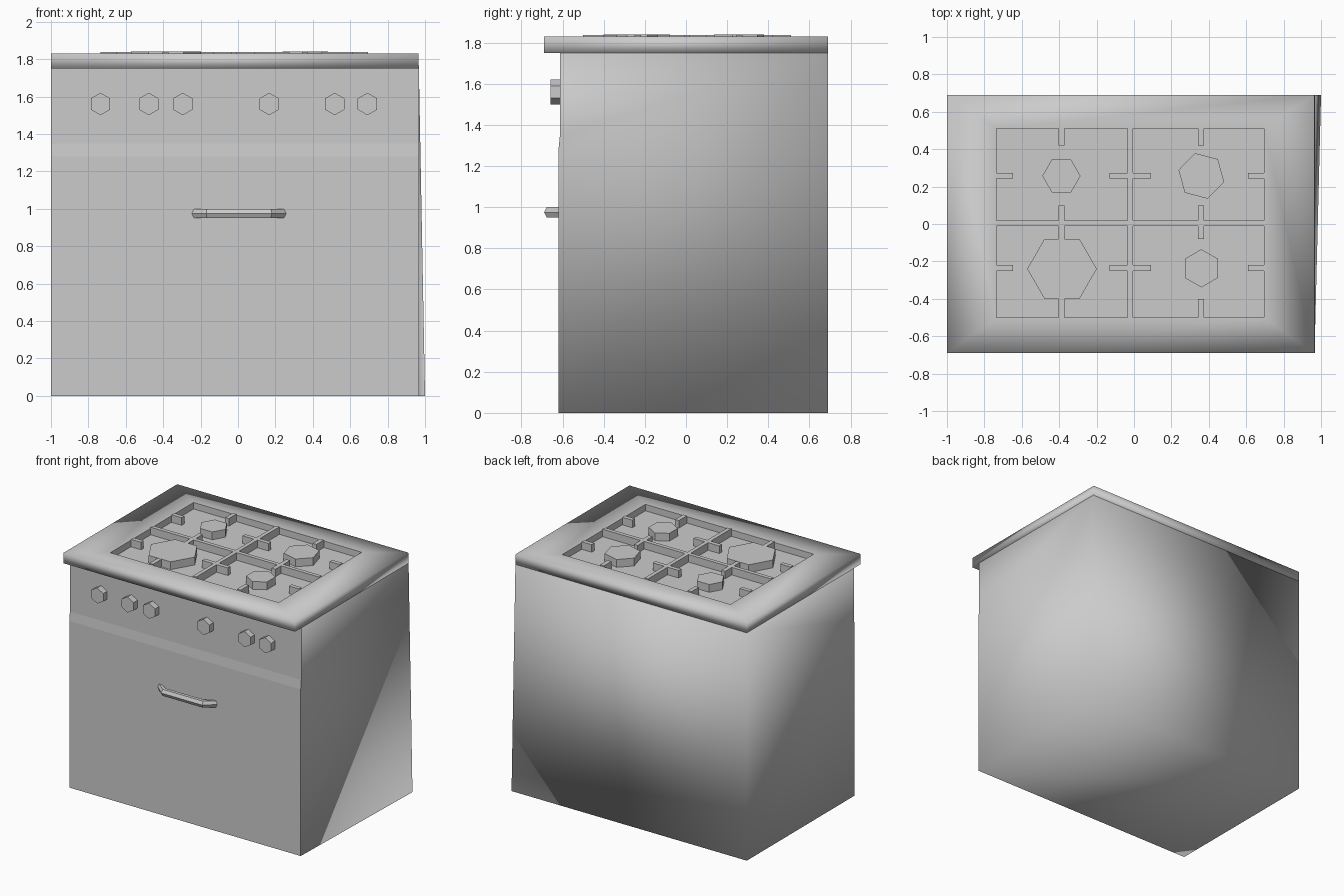
import bpy, bmesh
from math import cos, sin, radians, tau

if "Cube" in bpy.data.objects:
    bpy.data.objects.remove(bpy.data.objects["Cube"])


def finish(name, bm):
    bmesh.ops.recalc_face_normals(bm, faces=bm.faces[:])
    mesh = bpy.data.meshes.new(name)
    bm.to_mesh(mesh)
    bm.free()
    ob = bpy.data.objects.new(name, mesh)
    bpy.context.collection.objects.link(ob)
    return ob


def loft(bm, rings, closed=False):
    """Skin rings of points; cap the ends, or join last ring to first."""
    vs = [[bm.verts.new(p) for p in r] for r in rings]
    n = len(vs[0])
    pairs = list(zip(vs, vs[1:])) + ([(vs[-1], vs[0])] if closed else [])
    for a, b in pairs:
        for i in range(n):
            j = (i + 1) % n
            bm.faces.new((a[i], a[j], b[j], b[i]))
    if not closed:
        bm.faces.new(vs[0])
        bm.faces.new(vs[-1])
    return vs


def rect(x0, x1, y0, y1, z):
    return [(x0, y0, z), (x1, y0, z), (x1, y1, z), (x0, y1, z)]


def box(bm, x0, x1, y0, y1, z0, z1):
    loft(bm, [rect(x0, x1, y0, y1, z0), rect(x0, x1, y0, y1, z1)])


FLOOR, TOP, GRATE = 1.78, 1.83, 1.838
RIGHT = 0.967

# Oven body: side profile across x, with a shallow step above the door
profile = [(-.62, 0), (-.62, 1.28), (-.613, 1.35), (-.613, 1.75), (.69, 1.75), (.69, 0)]
bm = bmesh.new()
left, right = loft(bm, [[(x, y, z) for y, z in profile] for x in (-1, RIGHT)])
right[5].co.x = 1.0                      # flared back bottom corner
side = next(f for f in bm.faces if all(v in right for v in f.verts))
bmesh.utils.face_split(side, right[4], right[0])
bmesh.ops.recalc_face_normals(bm, faces=bm.faces[:])
for f in bm.faces:
    front = f.normal.y < -0.5
    f.smooth = not front
    if front:
        for e in f.edges:
            e.smooth = False
finish("oven_body", bm)

# Cooktop: overhanging slab with one sunken well
WX0, WX1, WY0, WY1 = -.735, .695, -.5, .51
bm = bmesh.new()
rings = loft(bm, [rect(-1, RIGHT, -.69, .69, 1.75), rect(-1, RIGHT - .003, -.69, .69, TOP),
                  rect(WX0, WX1, WY0, WY1, TOP), rect(WX0, WX1, WY0, WY1, FLOOR)])
inner = set(rings[2] + rings[3])
for f in bm.faces:
    f.smooth = not all(v in inner for v in f.verts)
for e in bm.edges:
    e.smooth = not all(v in inner for v in e.verts)
finish("cooktop", bm)

# Pan grate: dividing cross and short prongs pointing at each burner
bm = bmesh.new()
box(bm, WX0, WX1, -.01, .02, FLOOR, GRATE)
for y0, y1 in ((WY0, -.01), (.02, WY1)):
    box(bm, -.035, -.005, y0, y1, FLOOR, GRATE)
for x in (-.387, .357):
    for y0, y1 in ((WY0, -.4), (-.08, -.01), (.02, .1), (.42, WY1)):
        box(bm, x - .016, x + .016, y0, y1, FLOOR, GRATE)
for y in (-.235, .258):
    for x0, x1 in ((WX0, -.648), (-.13, -.035), (-.005, .09), (.61, WX1)):
        box(bm, x0, x1, y - .016, y + .016, FLOOR, GRATE)
finish("pan_grate", bm)


def hexagon(r, turn):
    return [(r * cos(radians(turn) + k * tau / 6), r * sin(radians(turn) + k * tau / 6))
            for k in range(6)]


# Burners
for n, (x, y, r, turn) in enumerate([(-.388, .257, .102, 0), (.36, .257, .126, -14.6),
                                     (-.385, -.24, .186, 0), (.36, -.237, .102, 30)]):
    bm = bmesh.new()
    loft(bm, [[(x + a, y + b, z) for a, b in hexagon(r, turn)] for z in (FLOOR, 1.84)])
    finish(f"burner_{n + 1}", bm)

# Control knobs
for n, x in enumerate((-.735, -.477, -.295, .167, .517, .692)):
    bm = bmesh.new()
    loft(bm, [[(x + a, y, 1.56 + b) for a, b in hexagon(.06, 30)] for y in (-.605, -.66)])
    finish(f"knob_{n + 1}", bm)

# Door handle: six-sided bar following outer and inner bends
outer = [(-.25, -.618), (-.17, -.69), (.18, -.69), (.26, -.618)]
inside = [(-.2, -.618), (-.155, -.64), (.165, -.64), (.21, -.618)]
bm = bmesh.new()
loft(bm, [[(o[0] + (i[0] - o[0]) * t, o[1] + (i[1] - o[1]) * t, .975 + dz)
           for t, dz in ((0, 0), (.25, .025), (.75, .025), (1, 0), (.75, -.025), (.25, -.025))]
          for o, i in zip(outer, inside)])
finish("door_handle", bm)
